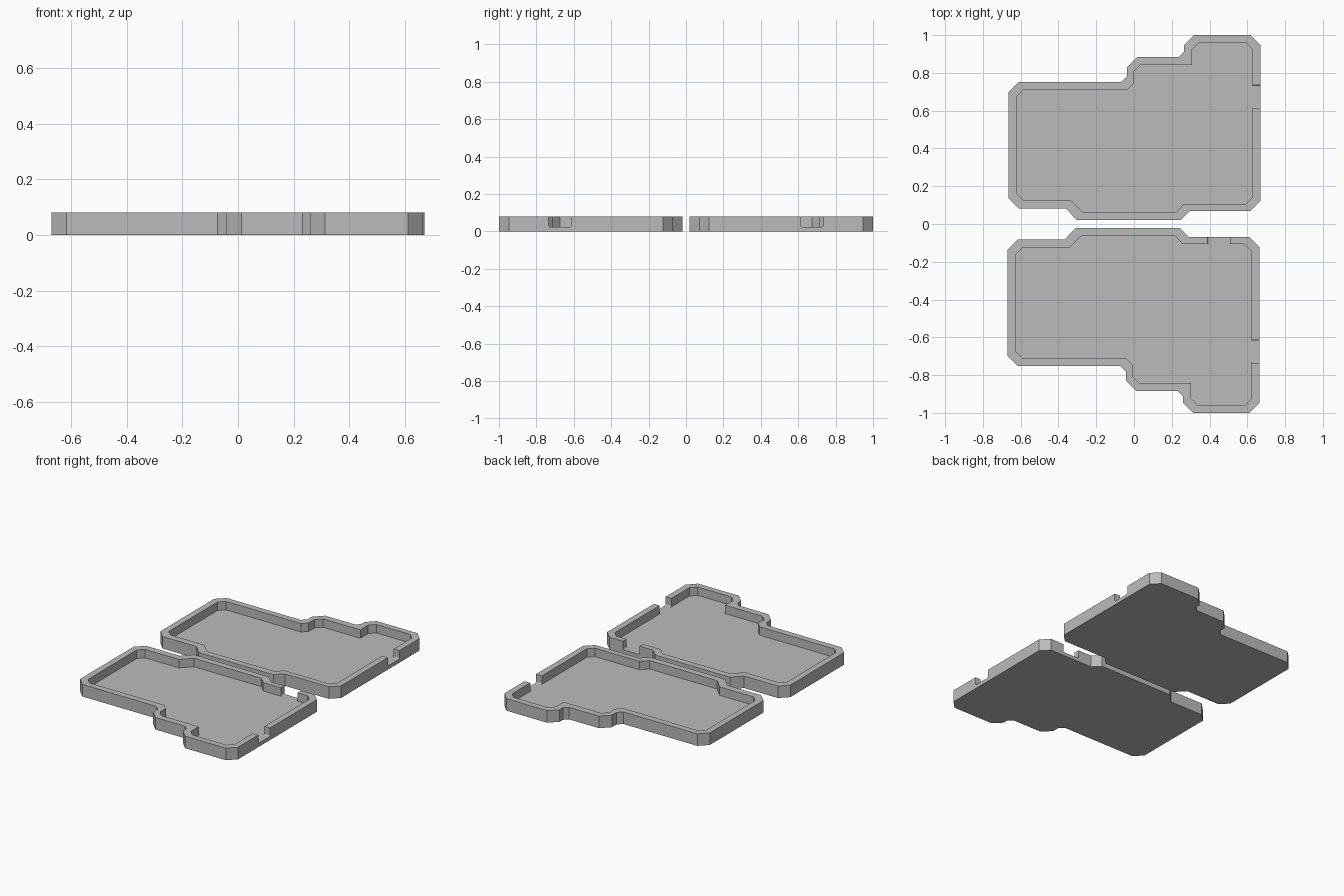
import bpy
import bmesh
from mathutils import Vector

cube = bpy.data.objects.get("Cube")
if cube:
    bpy.data.objects.remove(cube, do_unlink=True)

HEIGHT = 0.08
FLOOR = 0.024
SHIFT = 0.003

# Corners as (x, y, chamfer) of the tray and of its pocket
OUTER = [
    (-.667, .752, .054), (-.04, .752, .03), (-.04, .885, .056), (.262, .885, .027),
    (.262, 1, .053), (.667, 1, .053), (.667, .07, .053), (.293, .07, 0),
    (.243, .02, 0), (-.305, .02, 0), (-.365, .083, 0), (-.667, .083, .053),
]
INNER = [
    (-.625, .71, .036), (-.005, .71, .034), (-.005, .842, .036), (.305, .842, 0),
    (.305, .96, .036), (.625, .96, .036), (.625, .107, .036), (.262, .107, 0),
    (.22, .063, 0), (-.275, .063, 0), (-.34, .128, 0), (-.625, .128, .036),
]

grey = bpy.data.materials.new("plain grey")
grey.use_nodes = True
colour = (0.5, 0.5, 0.5, 1)
grey.diffuse_color = colour
grey.node_tree.nodes["Principled BSDF"].inputs["Base Color"].default_value = colour


def chamfered(corners):
    """Cut each corner of the outline back by its chamfer."""
    points = []
    for i, (x, y, c) in enumerate(corners):
        here = Vector((x, y))
        if not c:
            points.append(here)
            continue
        for other in (corners[i - 1], corners[(i + 1) % len(corners)]):
            points.append(here + (Vector(other[:2]) - here).normalized() * c)
    return points


def add_object(name, bm):
    bmesh.ops.recalc_face_normals(bm, faces=bm.faces[:])
    mesh = bpy.data.meshes.new(name)
    bm.to_mesh(mesh)
    bm.free()
    mesh.materials.append(grey)
    obj = bpy.data.objects.new(name, mesh)
    bpy.context.collection.objects.link(obj)
    return obj


def prism(name, corners, side, bottom, top):
    """Extrude an outline; side is 1 for the back tray, -1 for the front."""
    bm = bmesh.new()
    verts = [bm.verts.new((p.x + SHIFT * side, p.y * side, bottom))
             for p in chamfered(corners)]
    face = bm.faces.new(verts)
    new = bmesh.ops.extrude_face_region(bm, geom=[face])["geom"]
    moved = [v for v in new if isinstance(v, bmesh.types.BMVert)]
    bmesh.ops.translate(bm, verts=moved, vec=(0, 0, top - bottom))
    return add_object(name, bm)


def notch(name, x, y, size_x, size_y):
    """Port cutter with rounded lower edges along its cutting direction."""
    bm = bmesh.new()
    bmesh.ops.create_cube(bm, size=1)
    for v in bm.verts:
        v.co = (x + v.co.x * size_x, y + v.co.y * size_y,
                FLOOR + (v.co.z + 0.5) * 0.1)
    axis = 0 if size_x < size_y else 1
    edges = [e for e in bm.edges
             if all(v.co.z < FLOOR + 0.01 for v in e.verts)
             and abs(e.verts[0].co[axis] - e.verts[1].co[axis]) > 0.01]
    bmesh.ops.bevel(bm, geom=edges, offset=0.008, segments=3,
                    profile=0.5, affect='EDGES')
    return add_object(name, bm)


def carve(body, cutters):
    """Subtract the cutters, keep the result and remove the helpers."""
    for cutter in cutters:
        cutter.hide_render = True
        mod = body.modifiers.new("cut", 'BOOLEAN')
        mod.operation = 'DIFFERENCE'
        mod.solver = 'EXACT'
        mod.object = cutter
    graph = bpy.context.evaluated_depsgraph_get()
    result = bpy.data.meshes.new_from_object(body.evaluated_get(graph))
    body.modifiers.clear()
    body.data = result
    for cutter in cutters:
        bpy.data.objects.remove(cutter, do_unlink=True)


# Two mirrored trays, each with a port in its right-hand wall
for side, label in ((1, "back"), (-1, "front")):
    tray = prism(label + "_tray", OUTER, side, 0, HEIGHT)
    cutters = [
        prism(label + "_pocket", INNER, side, FLOOR, HEIGHT + 0.05),
        notch(label + "_side_port", 0.655, 0.674 * side, 0.08, 0.122),
    ]
    # The front tray has a second port in the wall facing the other tray
    if side < 0:
        cutters.append(notch("inner_port", 0.451, -0.08, 0.122, 0.08))
    carve(tray, cutters)
